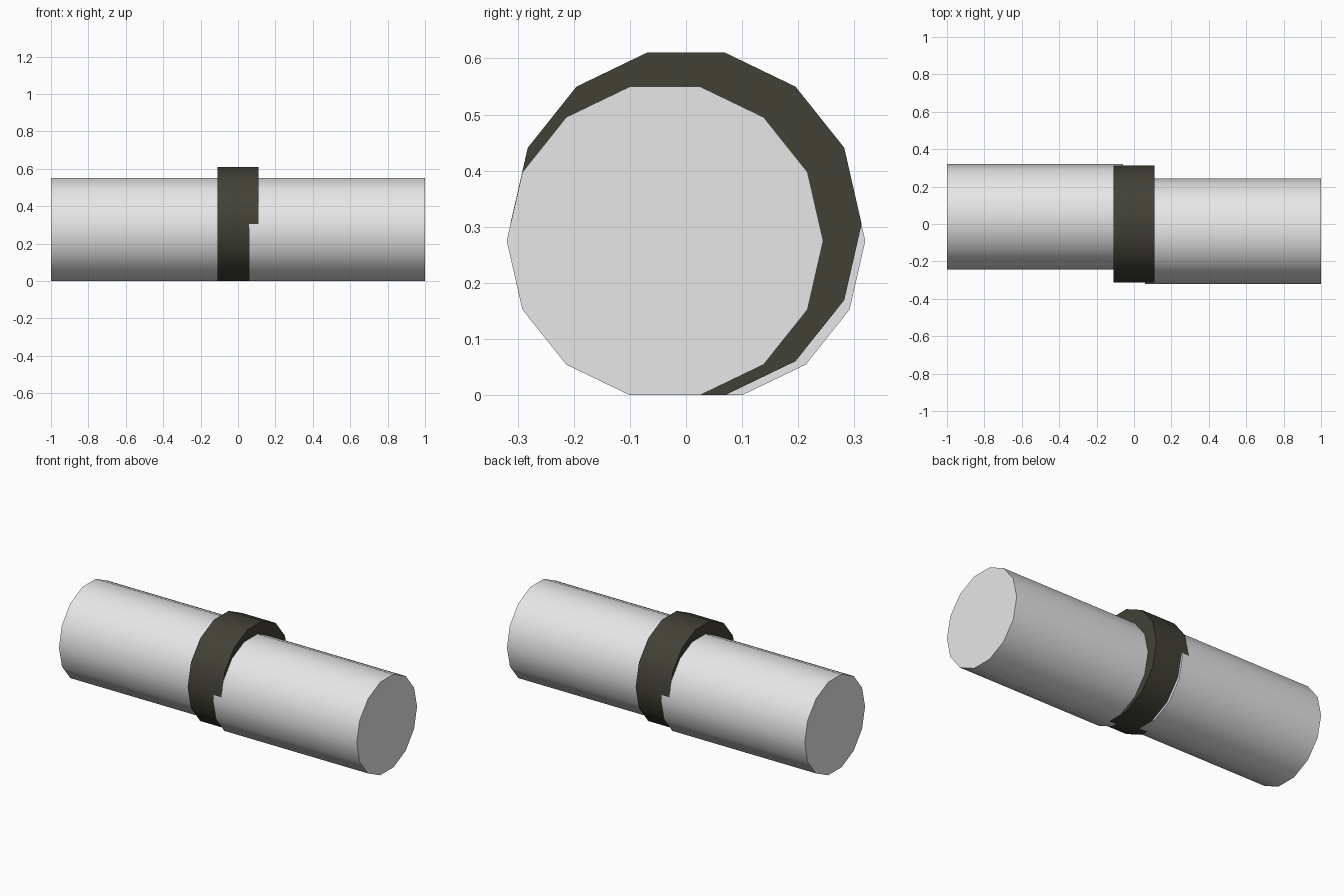
import bpy
import math

if "Cube" in bpy.data.objects:
    bpy.data.objects.remove(bpy.data.objects["Cube"])


def material(name, rgb):
    m = bpy.data.materials.new(name)
    m.diffuse_color = (*rgb, 1.0)
    m.use_nodes = True
    m.node_tree.nodes["Principled BSDF"].inputs["Base Color"].default_value = m.diffuse_color
    return m


light_grey = material("light_grey", (0.8, 0.8, 0.8))
dark_olive = material("dark_olive_grey", (0.055, 0.053, 0.037))

SIDES = 14


def tube(name, x0, x1, y, radius, mat):
    """Capped 14-sided cylinder along x, resting on z = 0 on a flat side."""
    z = radius * math.cos(math.pi / SIDES)
    bpy.ops.mesh.primitive_cylinder_add(vertices=SIDES, radius=radius, depth=x1 - x0)
    ob = bpy.context.object
    ob.name = name
    # lay along x: a vertex points to +y, a flat side faces up and down
    ob.rotation_euler = (0, math.pi / 2, 0)
    ob.location = ((x0 + x1) / 2, y, z)
    bpy.ops.object.transform_apply(location=True, rotation=True, scale=True)
    ob.data.materials.append(mat)
    bpy.ops.object.shade_smooth_by_angle(angle=math.radians(35))
    return ob


# two pipe halves, slightly offset sideways from each other
tube("left_pipe", -1.0, -0.06, 0.0375, 0.282, light_grey)
tube("right_pipe", 0.06, 1.0, -0.0375, 0.282, light_grey)

# collar joining them
tube("joint_collar", -0.11, 0.11, 0.0, 0.313, dark_olive)
